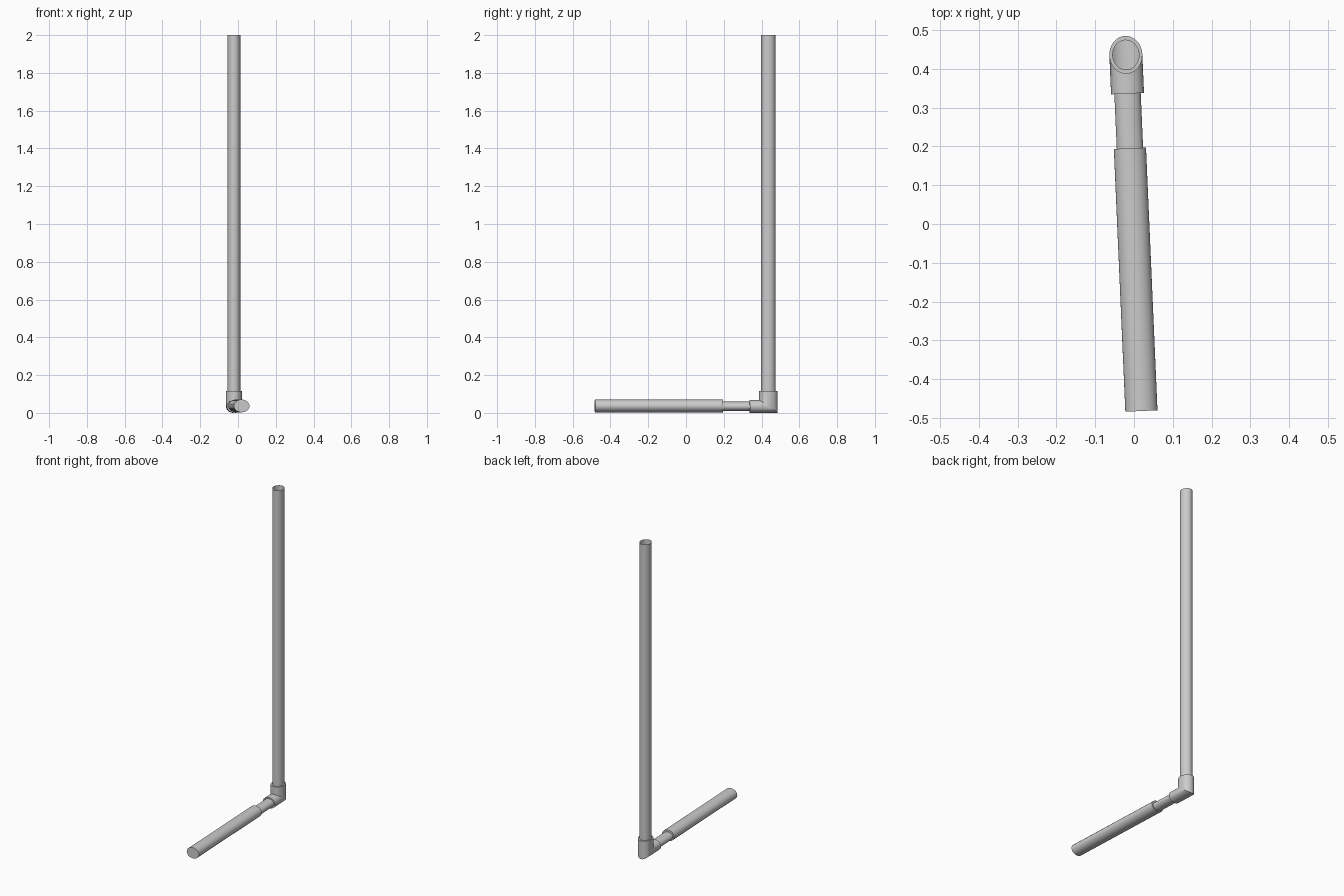
import bpy, bmesh, math
from mathutils import Vector

if "Cube" in bpy.data.objects:
    bpy.data.objects.remove(bpy.data.objects["Cube"])

SIDES = 32
TILT = math.radians(2.5)
ALONG = Vector((math.sin(TILT), -math.cos(TILT), 0))   # direction of the handle
SIDE = Vector((math.cos(TILT), math.sin(TILT), 0))
UP = Vector((0, 0, 1))
CORNER = Vector((-0.021, 0.436, 0.034))                # where both axes meet


def tube(name, rings, cap_start=False, cap_end=False):
    """Loft elliptical rings, each given as (centre, u half axis, v half axis)."""
    bm = bmesh.new()
    loops = []
    for c, u, v in rings:
        loops.append([bm.verts.new(c + u * math.cos(2 * math.pi * i / SIDES)
                                   + v * math.sin(2 * math.pi * i / SIDES))
                      for i in range(SIDES)])
    for a, b in zip(loops, loops[1:]):
        for i in range(SIDES):
            j = (i + 1) % SIDES
            bm.faces.new((a[i], a[j], b[j], b[i]))
    if cap_start:
        bm.faces.new(loops[0])
    if cap_end:
        bm.faces.new(loops[-1])
    bmesh.ops.recalc_face_normals(bm, faces=bm.faces)
    mesh = bpy.data.meshes.new(name)
    bm.to_mesh(mesh)
    bm.free()
    ob = bpy.data.objects.new(name, mesh)
    bpy.context.collection.objects.link(ob)
    bpy.ops.object.select_all(action='DESELECT')
    ob.select_set(True)
    bpy.context.view_layer.objects.active = ob
    bpy.ops.object.shade_smooth_by_angle(angle=math.radians(35))
    return ob


def level(dist, rx, rz, dz=0):
    return (CORNER + ALONG * dist + UP * dz, SIDE * rx, UP * rz)


def upright(z, rx, ry):
    return (Vector((CORNER.x, CORNER.y, z)), SIDE * rx, ALONG * ry)


# Long upright pipe, open at the top
tube("upright_pipe", [upright(0.06, 0.034, 0.038), upright(2.0, 0.034, 0.038)])

# Mitred elbow socket with a rim at each mouth
tube("elbow_socket", [
    level(0.10, 0.034, 0.026),
    level(0.10, 0.0425, 0.034),
    (CORNER, SIDE * 0.0425, ALONG * 0.049 + UP * 0.034),
    upright(0.117, 0.0425, 0.049),
    upright(0.117, 0.034, 0.038)])

# Thin horizontal pipe
tube("short_pipe", [level(0.06, 0.034, 0.025), level(0.30, 0.034, 0.025)])

# Thick grip with closed ends
tube("grip", [level(0.241, 0.0415, 0.034, 0.003),
              level(0.919, 0.0415, 0.034, 0.003)], True, True)
